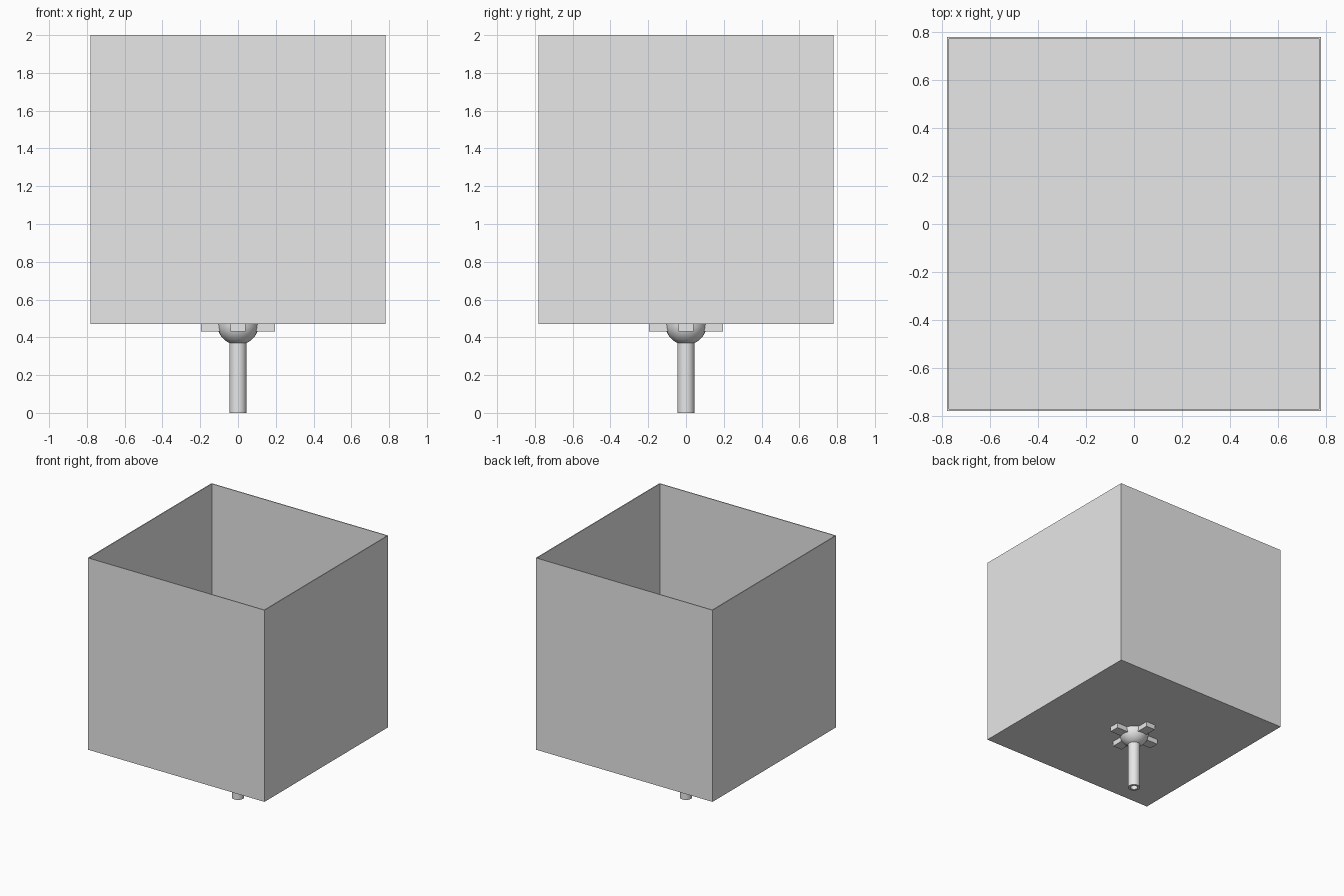
import bpy
import bmesh
from math import pi, cos, sin
from mathutils import Matrix, Vector

cube = bpy.data.objects.get("Cube")
if cube:
    bpy.data.objects.remove(cube, do_unlink=True)

grey = bpy.data.materials.new("light_grey")
grey.use_nodes = True
grey.diffuse_color = (0.8, 0.8, 0.8, 1)
grey.node_tree.nodes["Principled BSDF"].inputs["Base Color"].default_value = (0.8, 0.8, 0.8, 1)

HALF = 0.78      # half width of the box
WALL = 0.01
FLOOR = 0.47     # underside of the box
TOP = 2.0


def finish(name, bm, smooth=False):
    """Turn a bmesh into a named grey object."""
    bmesh.ops.recalc_face_normals(bm, faces=bm.faces)
    mesh = bpy.data.meshes.new(name)
    bm.to_mesh(mesh)
    bm.free()
    mesh.materials.append(grey)
    obj = bpy.data.objects.new(name, mesh)
    bpy.context.collection.objects.link(obj)
    if smooth:
        bpy.ops.object.select_all(action="DESELECT")
        obj.select_set(True)
        bpy.context.view_layer.objects.active = obj
        bpy.ops.object.shade_smooth_by_angle(angle=pi / 6)
    return obj


def block(name, low, high):
    low, high = Vector(low), Vector(high)
    bm = bmesh.new()
    place = Matrix.Translation((low + high) / 2) @ Matrix.Diagonal((*(high - low), 1))
    bmesh.ops.create_cube(bm, size=1, matrix=place)
    return bm


def lathe(name, profile, closed, steps=32):
    """Spin a radius/height profile around the z axis."""
    bm = bmesh.new()
    verts = [bm.verts.new((r, 0, z)) for r, z in profile]
    edges = [bm.edges.new(pair) for pair in zip(verts, verts[1:])]
    if closed:
        edges.append(bm.edges.new((verts[-1], verts[0])))
    bmesh.ops.spin(bm, geom=verts + edges, axis=(0, 0, 1), cent=(0, 0, 0),
                   angle=2 * pi, steps=steps)
    bmesh.ops.remove_doubles(bm, verts=bm.verts, dist=0.0001)
    return finish(name, bm, smooth=True)


# Open box: inset the top face, then sink it down to the floor
bm = block("box", (-HALF, -HALF, FLOOR), (HALF, HALF, TOP))
bm.normal_update()
top = max(bm.faces, key=lambda f: f.calc_center_median().z)
bmesh.ops.inset_region(bm, faces=[top], thickness=WALL)
inner = bmesh.ops.extrude_discrete_faces(bm, faces=[top])["faces"][0]
for v in inner.verts:
    v.co.z = FLOOR + WALL
finish("open_box", bm)

# Half ball under the floor
RADIUS = 0.11
arc = [(RADIUS * cos(i * pi / 24), FLOOR - RADIUS * sin(i * pi / 24)) for i in range(13)]
lathe("ball_joint", arc, closed=False)

# Hollow stem
lathe("stem_tube", [(0.045, 0), (0.045, 0.38), (0.027, 0.38), (0.027, 0)], closed=True)

# Four lugs around the ball
for i, side in enumerate(("left", "back", "right", "front")):
    bm = block("lug", (0.08, -0.04, 0.43), (0.195, 0.04, FLOOR))
    bmesh.ops.rotate(bm, verts=bm.verts, cent=(0, 0, 0),
                     matrix=Matrix.Rotation(i * pi / 2, 3, "Z"))
    finish(side + "_lug", bm)
